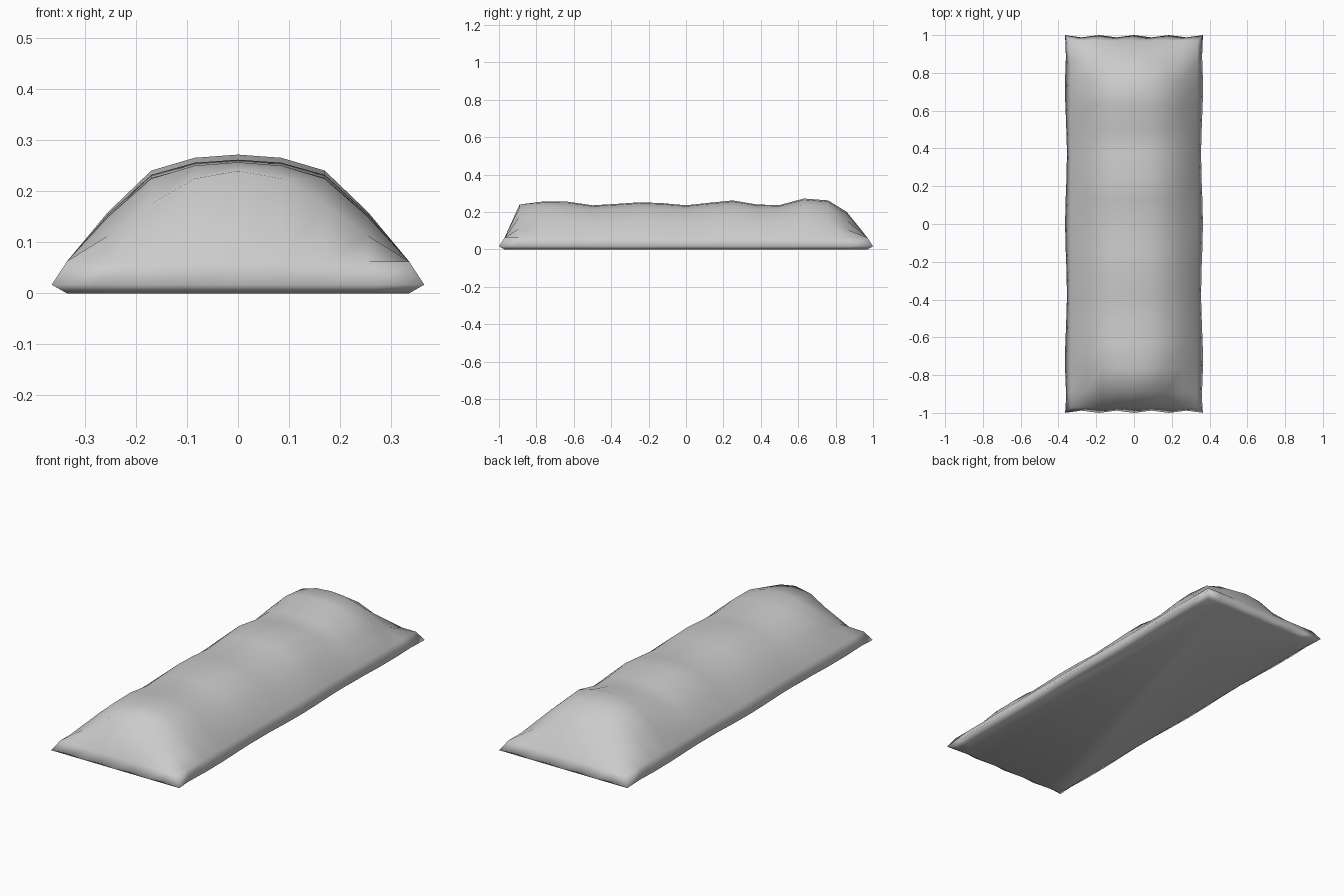
import bpy, bmesh, math

if "Cube" in bpy.data.objects:
    bpy.data.objects.remove(bpy.data.objects["Cube"])

# Crest line along the length (y, z) with the lumps of the filling
CREST = [(-0.97, .063), (-.89, .24), (-.76, .257), (-.63, .255), (-.5, .236),
         (-.38, .243), (-.25, .252), (-.13, .248), (0, .236), (.13, .25),
         (.25, .262), (.38, .24), (.5, .237), (.63, .272), (.76, .262),
         (.86, .2), (.97, .063)]
XS = [-.335, -.255, -.17, -.085, 0, .085, .17, .255, .335]
MID = [0, .46, .85, .97, 1]      # cross-section in the middle
END = [0, .27, .62, .91, 1]      # cross-section at the rounded ends
EDGE_Z = .063


def height(i, y, crest):
    k = min(i, len(XS) - 1 - i)
    t = min(1, max(0, (.9 - abs(y)) / .15))
    f = END[k] * (1 - t) + MID[k] * t
    return EDGE_Z + (crest - EDGE_Z) * f


bm = bmesh.new()

# Domed top
grid = [[bm.verts.new((x, y, height(i, y, c))) for i, x in enumerate(XS)]
        for y, c in CREST]
for a, b in zip(grid, grid[1:]):
    for i in range(len(XS) - 1):
        bm.faces.new((a[i], a[i + 1], b[i + 1], b[i]))

# Outline of the top, counter-clockwise
loop = (grid[0] + [r[-1] for r in grid[1:-1]] + grid[-1][::-1]
        + [r[0] for r in grid[-2:0:-1]])


# Slightly wavy outer seam
def seam(co):
    end, side = abs(co.y) > .96, abs(co.x) > .33
    x, y = co.x * .365 / .335, co.y / .97
    if side and not end:
        x -= math.copysign(.005 - .005 * math.cos(co.y * 9), x)
    if end and not side:
        y -= math.copysign(.006 - .006 * math.cos((abs(co.x) - .335) * 37), y)
    return (x, y, .017)


rim = [bm.verts.new(seam(v.co)) for v in loop]
base = [bm.verts.new((v.co.x, v.co.y, 0)) for v in loop]
n = len(loop)
for i in range(n):
    j = (i + 1) % n
    bm.faces.new((loop[j], loop[i], rim[i], rim[j]))
    bm.faces.new((rim[j], rim[i], base[i], base[j]))

# Flat underside
bm.faces.new(base[::-1])
for f in bm.faces:
    f.smooth = True
bmesh.ops.recalc_face_normals(bm, faces=bm.faces)

mesh = bpy.data.meshes.new("sandbag")
bm.to_mesh(mesh)
bm.free()
obj = bpy.data.objects.new("sandbag", mesh)
bpy.context.collection.objects.link(obj)
